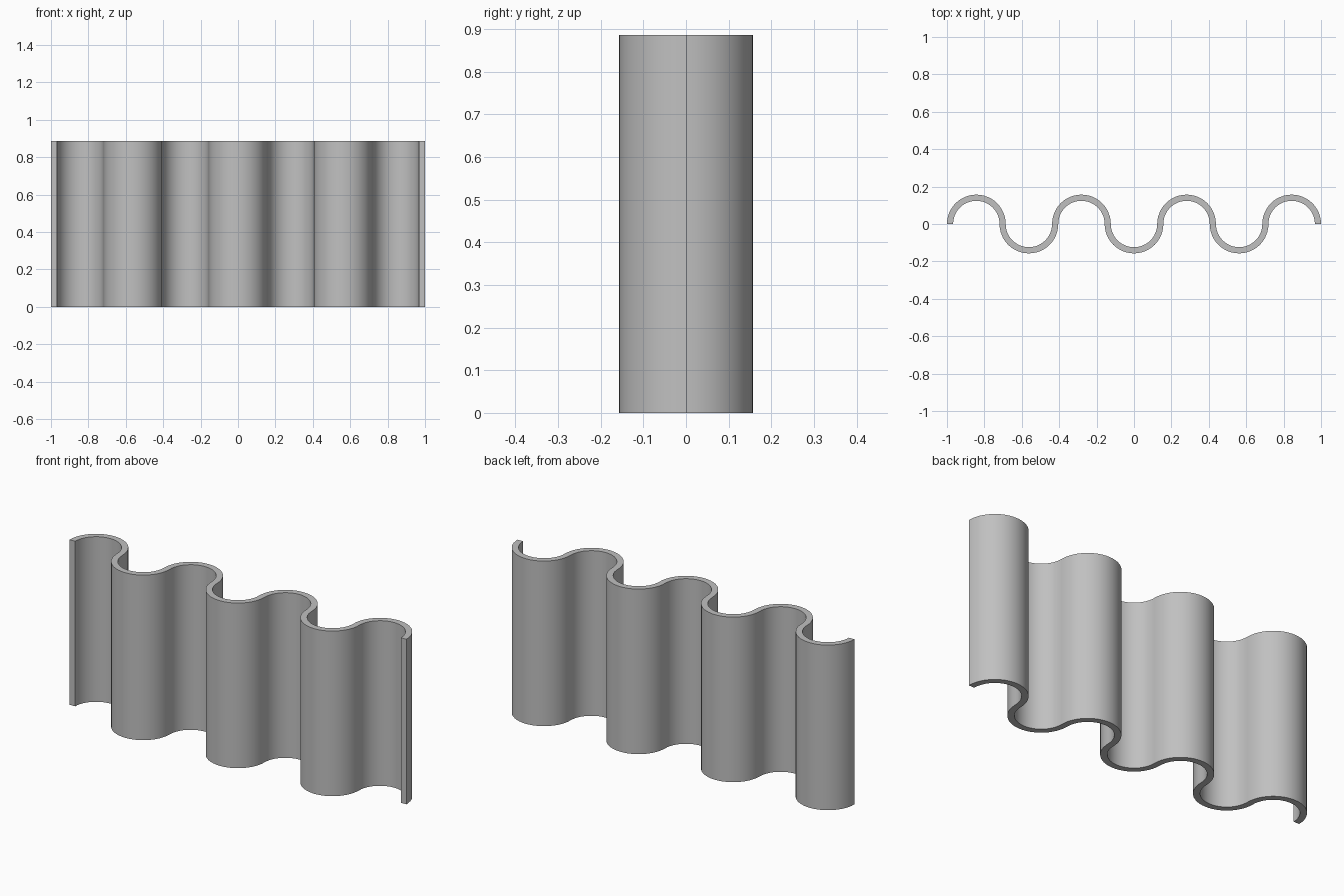
import bpy
import bmesh
from math import sin, cos, pi, radians
from mathutils import Vector

cube = bpy.data.objects.get("Cube")
if cube:
    bpy.data.objects.remove(cube, do_unlink=True)

ARCS = 7          # half-circle waves, alternating back and front
STEPS = 24        # segments per half circle
THICK = 0.033
RADIUS = (2 - THICK) / (2 * ARCS)
HEIGHT = 0.886

# Grey material
grey = bpy.data.materials.new("light_grey")
grey.use_nodes = True
colour = (0.53, 0.53, 0.53, 1)
grey.diffuse_color = colour
grey.node_tree.nodes["Principled BSDF"].inputs["Base Color"].default_value = colour


def wave_points():
    """Yield centre-line points and their sideways normals along the wave."""
    for i in range(ARCS):
        side = 1 if i % 2 == 0 else -1
        centre = Vector((RADIUS * (2 * i - ARCS + 1), 0, 0))
        for s in range(0 if i == 0 else 1, STEPS + 1):
            a = pi * (1 - s / STEPS)
            radial = Vector((cos(a), side * sin(a), 0))
            yield centre + radial * RADIUS, radial * side


# Wavy strip, extruded upwards
bm = bmesh.new()
rows = [[bm.verts.new(p + n * k * THICK / 2) for k in (-1, 1)]
        for p, n in wave_points()]
strip = [bm.faces.new((a[0], b[0], b[1], a[1])) for a, b in zip(rows, rows[1:])]
top = bmesh.ops.extrude_face_region(bm, geom=strip, use_keep_orig=True)
bmesh.ops.translate(bm, vec=(0, 0, HEIGHT),
                    verts=[v for v in top["geom"] if isinstance(v, bmesh.types.BMVert)])
bmesh.ops.recalc_face_normals(bm, faces=bm.faces)

mesh = bpy.data.meshes.new("wavy_panel")
bm.to_mesh(mesh)
bm.free()
mesh.materials.append(grey)
panel = bpy.data.objects.new("wavy_panel", mesh)
bpy.context.collection.objects.link(panel)

# Smooth curves with crisp rims
bpy.ops.object.select_all(action="DESELECT")
panel.select_set(True)
bpy.context.view_layer.objects.active = panel
bpy.ops.object.shade_smooth_by_angle(angle=radians(30))
